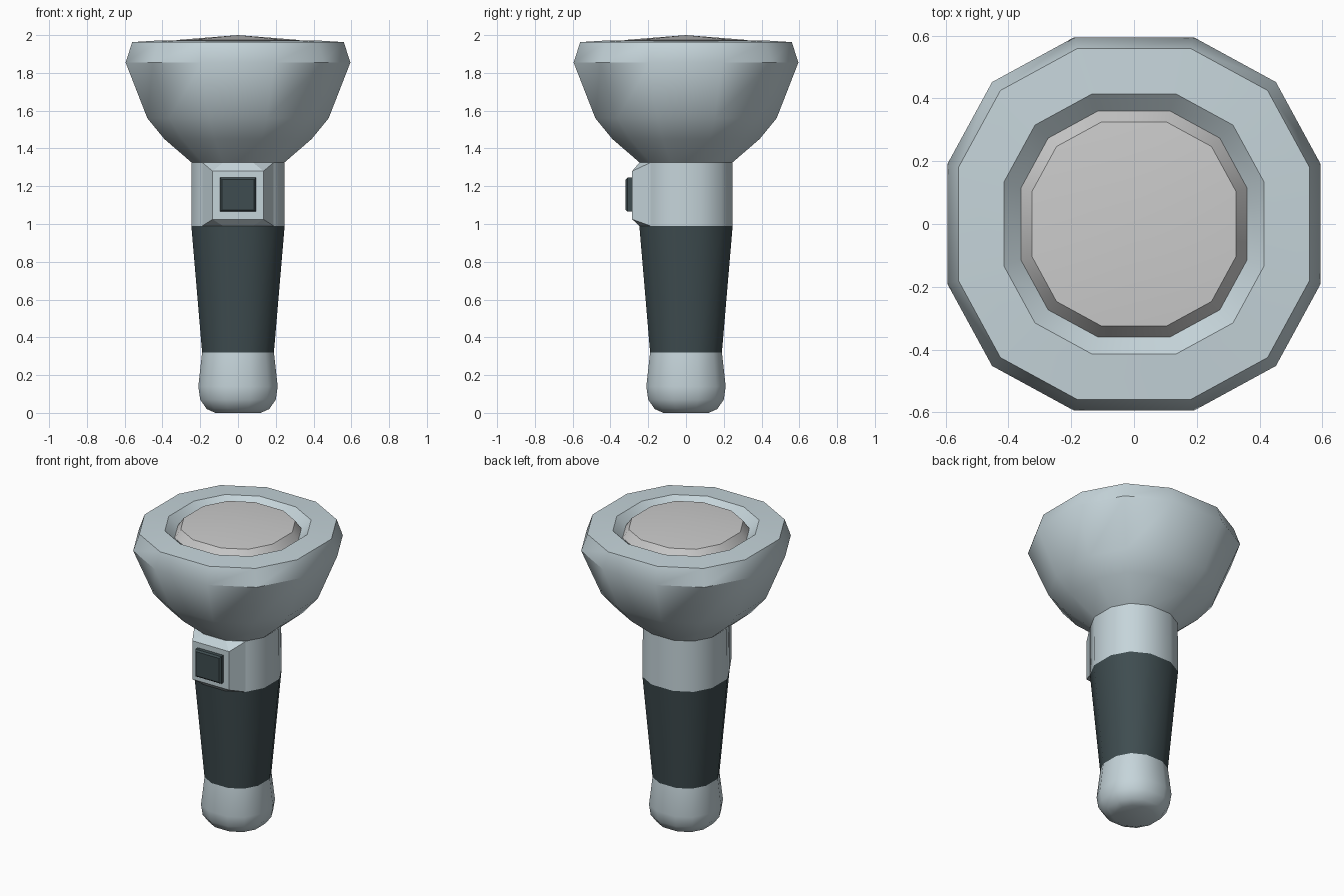
import bpy, bmesh, math

if "Cube" in bpy.data.objects:
    bpy.data.objects.remove(bpy.data.objects["Cube"])

def material(name, rgb):
    m = bpy.data.materials.new(name)
    m.diffuse_color = (*rgb, 1)
    m.use_nodes = True
    m.node_tree.nodes["Principled BSDF"].inputs["Base Color"].default_value = m.diffuse_color
    return m

METAL = material("metal", (0.56, 0.66, 0.70))
RUBBER = material("rubber", (0.049, 0.073, 0.08))

# Twelve-sided section with slightly wider flats on the four main sides
QUARTER = [(1.0, 0.32), (0.76, 0.76), (0.32, 1.0)]
SECTION = []
for q in range(4):
    for x, y in QUARTER:
        for _ in range(q):
            x, y = -y, x
        SECTION.append((x, y))

def finish(name, bm, mat=None, angle=40):
    bmesh.ops.recalc_face_normals(bm, faces=bm.faces[:])
    mesh = bpy.data.meshes.new(name)
    bm.to_mesh(mesh)
    bm.free()
    obj = bpy.data.objects.new(name, mesh)
    bpy.context.collection.objects.link(obj)
    if mat:
        mesh.materials.append(mat)
    bpy.ops.object.select_all(action='DESELECT')
    obj.select_set(True)
    bpy.context.view_layer.objects.active = obj
    if angle:
        bpy.ops.object.shade_smooth_by_angle(angle=math.radians(angle))
    return obj

def loft(name, profile, mat=None, bottom=False, apex=None):
    """Sweep the section through (half width, z) steps."""
    bm = bmesh.new()
    rings = [[bm.verts.new((x * r, y * r, z)) for x, y in SECTION] for r, z in profile]
    n = len(SECTION)
    for a, b in zip(rings, rings[1:]):
        for i in range(n):
            j = (i + 1) % n
            bm.faces.new((a[i], a[j], b[j], b[i]))
    if bottom:
        bm.faces.new(rings[0][::-1])
    if apex is not None:
        tip = bm.verts.new((0, 0, apex))
        for i in range(n):
            bm.faces.new((rings[-1][i], rings[-1][(i + 1) % n], tip))
    return finish(name, bm, mat)

# Body from bottom to top
loft("end_cap", [(0.12, 0), (0.165, 0.02), (0.2, 0.07), (0.21, 0.14), (0.19, 0.32)],
     METAL, bottom=True)
loft("grip", [(0.19, 0.32), (0.247, 0.99)], RUBBER)
loft("neck", [(0.247, 0.99), (0.245, 1.325)], METAL)
loft("head", [(0.245, 1.325), (0.39, 1.45), (0.48, 1.56), (0.595, 1.855),
              (0.56, 1.963), (0.415, 1.972), (0.36, 1.92)], METAL)
loft("lens", [(0.36, 1.92), (0.325, 1.974)], apex=2.0)

# Raised switch housing on the front of the neck
bm = bmesh.new()
for s in (-1, 1):
    for z_base, z_front in ((0.99, 1.025), (1.325, 1.28)):
        for p in ((0.188, -0.188, z_base), (0.08, -0.247, z_base), (0.135, -0.285, z_front)):
            bm.verts.new((s * p[0], p[1], p[2]))
bmesh.ops.convex_hull(bm, input=bm.verts[:])
bmesh.ops.dissolve_limit(bm, angle_limit=0.02, verts=bm.verts[:], edges=bm.edges[:])
finish("switch_housing", bm, METAL, angle=None)

# Switch button with a small bevel
bm = bmesh.new()
bmesh.ops.create_cube(bm, size=1)
for v in bm.verts:
    v.co = (v.co.x * 0.19, -0.295 + v.co.y * 0.05, 1.155 + v.co.z * 0.18)
front = [e for e in bm.edges if all(v.co.y < -0.3 for v in e.verts)]
bmesh.ops.bevel(bm, geom=front, offset=0.01, segments=1, affect='EDGES')
finish("switch_button", bm, RUBBER, angle=None)
